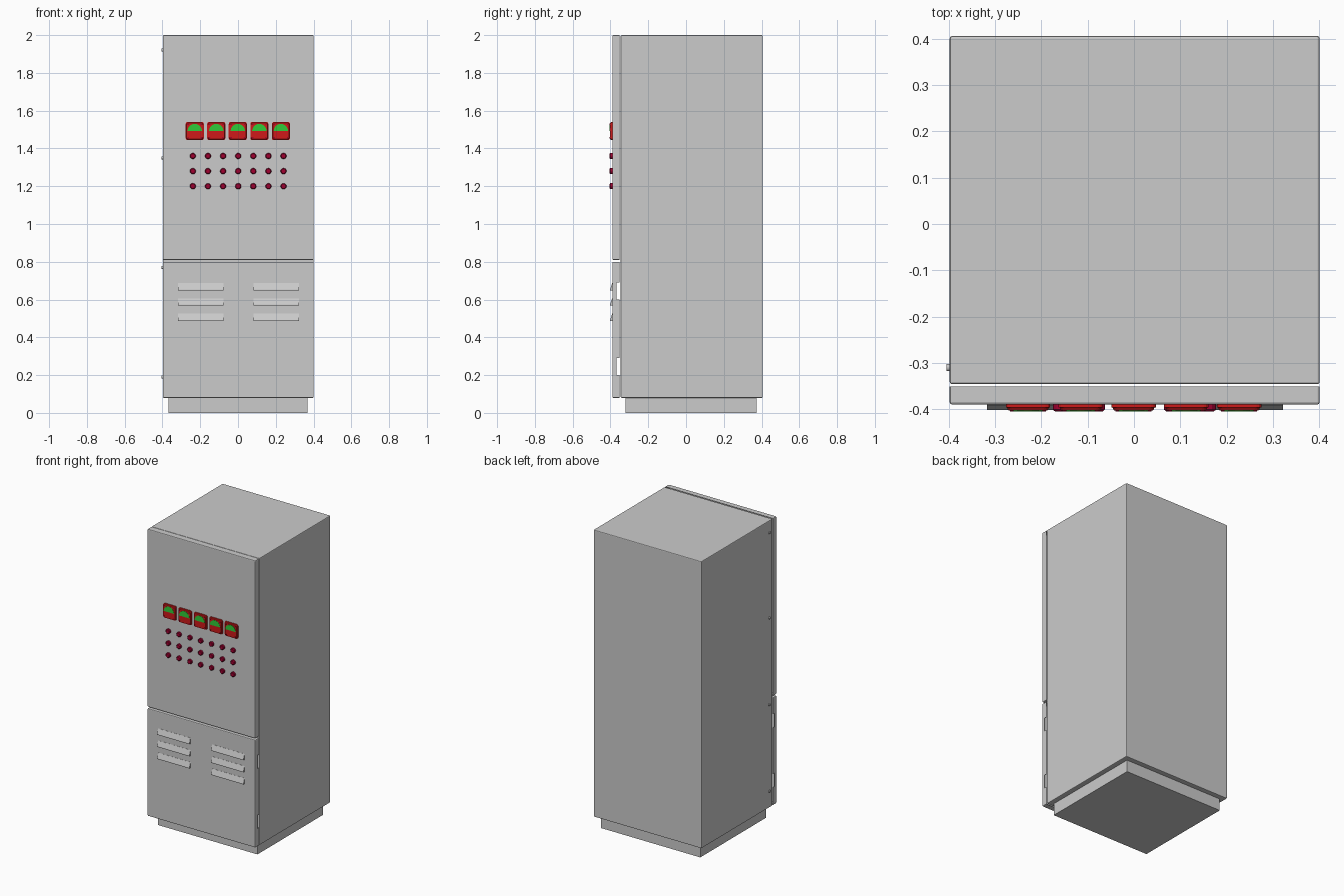
import bpy, bmesh, math
from mathutils import Matrix, Vector

if "Cube" in bpy.data.objects:
    bpy.data.objects.remove(bpy.data.objects["Cube"])


def material(name, rgb):
    m = bpy.data.materials.new(name)
    m.diffuse_color = (*rgb, 1)
    m.use_nodes = True
    m.node_tree.nodes["Principled BSDF"].inputs["Base Color"].default_value = m.diffuse_color
    return m


RED = material("meter_red", (0.62, 0.01, 0.01))
DARK_RED = material("button_red", (0.36, 0.0, 0.03))
GREEN = material("dial_green", (0.03, 0.6, 0.04))


def finish(bm, name, mat=None):
    bmesh.ops.recalc_face_normals(bm, faces=bm.faces)
    me = bpy.data.meshes.new(name)
    bm.to_mesh(me)
    bm.free()
    ob = bpy.data.objects.new(name, me)
    bpy.context.collection.objects.link(ob)
    if mat:
        me.materials.append(mat)
    return ob


def box_bm(lo, hi):
    bm = bmesh.new()
    lo, hi = Vector(lo), Vector(hi)
    bmesh.ops.create_cube(bm, size=1, matrix=Matrix.Translation((lo + hi) / 2)
                          @ Matrix.Diagonal((*(hi - lo), 1)))
    return bm


def box(name, lo, hi, bevel=0.0):
    bm = box_bm(lo, hi)
    if bevel:
        bmesh.ops.bevel(bm, geom=bm.edges[:], offset=bevel, segments=2,
                        profile=0.5, affect='EDGES')
    return finish(bm, name)


def pan(name, lo, hi):
    """Sheet-metal door: rounded front, folded flanges, open back."""
    bm = box_bm(lo, hi)
    back = [f for f in bm.faces if f.normal.y > 0.9]
    bmesh.ops.delete(bm, geom=back, context='FACES')
    edges = [e for e in bm.edges if not e.is_boundary]
    bmesh.ops.bevel(bm, geom=edges, offset=0.005, segments=2, profile=0.5, affect='EDGES')
    ob = finish(bm, name)
    # outward normals so that the sheet thickens inwards
    me = ob.data
    front = min(me.polygons, key=lambda p: p.center.y)
    if front.normal.y > 0:
        me.flip_normals()
    s = ob.modifiers.new("sheet", 'SOLIDIFY')
    s.thickness, s.offset = 0.003, -1
    return ob


def loft(name, loops, mat=None):
    """Closed solid through a list of equal-length point loops."""
    bm = bmesh.new()
    rings = [[bm.verts.new(p) for p in loop] for loop in loops]
    n = len(rings[0])
    for a, b in zip(rings, rings[1:]):
        for i in range(n):
            j = (i + 1) % n
            bm.faces.new((a[i], a[j], b[j], b[i]))
    bm.faces.new(rings[0])
    bm.faces.new(rings[-1])
    return finish(bm, name, mat)


def circle(x, y, z, r, n):
    return [(x + r * math.cos(2 * math.pi * i / n), y, z + r * math.sin(2 * math.pi * i / n))
            for i in range(n)]


def rounded_square(x, y, z, half, r):
    pts = []
    for k in range(4):
        a0 = k * math.pi / 2
        cx = x + (half - r) * (1 if k in (0, 3) else -1)
        cz = z + (half - r) * (1 if k in (0, 1) else -1)
        pts += [(cx + r * math.cos(a0 + t * math.pi / 6), y,
                 cz + r * math.sin(a0 + t * math.pi / 6)) for t in range(4)]
    return pts


# Cabinet body and plinth
box("cabinet_body", (-0.398, -0.346, 0.08), (0.401, 0.406, 2.0), 0.005)
box("plinth", (-0.367, -0.32, 0.0), (0.368, 0.373, 0.085))

# Doors
pan("upper_door", (-0.398, -0.39, 0.81), (0.401, -0.351, 2.0))
lower = pan("lower_door", (-0.398, -0.39, 0.08), (0.401, -0.351, 0.80))

# Notches through the lower door side flanges
for i, z in enumerate((0.245, 0.645)):
    cut = box(f"notch_cutter_{i}", (-0.45, -0.367, z - 0.045), (0.45, -0.34, z + 0.045))
    cut.hide_render = True
    cut.hide_viewport = True
    b = lower.modifiers.new("notch", 'BOOLEAN')
    b.operation, b.object, b.solver = 'DIFFERENCE', cut, 'EXACT'

# Wedge-shaped ventilation louvres
for side, x in (("left", -0.198), ("right", 0.202)):
    for i in range(3):
        z = 0.487 + 0.081 * i
        prof = [(-0.388, z), (-0.402, z), (-0.402, z + 0.005), (-0.391, z + 0.038),
                (-0.388, z + 0.038)]
        loft(f"{side}_louvre_{i}", [[(x + s, p, q) for p, q in prof] for s in (-0.12, 0.12)])

# Hinge pins on the left side
for i, z in enumerate((0.19, 0.77, 1.35, 1.92)):
    bm = bmesh.new()
    bmesh.ops.create_cone(bm, cap_ends=True, segments=12, radius1=0.008, radius2=0.008, depth=0.01,
                          matrix=Matrix.Translation((-0.400, -0.31, z))
                          @ Matrix.Rotation(math.pi / 2, 4, 'Y'))
    finish(bm, f"hinge_pin_{i}")

# Panel meters: stepped bezel, half-round dial and corner screws
for i in range(5):
    x, z = -0.229 + 0.114 * i, 1.492
    loft(f"meter_case_{i}", [rounded_square(x, y, z, h, 0.010) for y, h in
                             ((-0.388, 0.048), (-0.396, 0.048), (-0.397, 0.045),
                              (-0.402, 0.043), (-0.403, 0.041))], RED)
    arc = [(x + 0.038 * math.cos(math.pi * t / 16), z + 0.038 * math.sin(math.pi * t / 16))
           for t in range(17)]
    loft(f"meter_dial_{i}", [[(a, y, c) for a, c in arc] for y in (-0.402, -0.4045)], GREEN)
    for sx in (-1, 1):
        for sz in (-1, 1):
            loft(f"meter_screw_{i}", [circle(x + sx * 0.035, y, z + sz * 0.035, 0.004, 8)
                                      for y in (-0.402, -0.4045)], DARK_RED)

# Push buttons in three rows of seven
for r in range(3):
    for c in range(7):
        x, z = -0.239 + 0.08 * c, 1.20 + 0.08 * r
        loft(f"button_{r}_{c}", [circle(x, y, z, rad, 12) for y, rad in
                                 ((-0.388, 0.016), (-0.401, 0.016), (-0.4045, 0.012))], DARK_RED)
